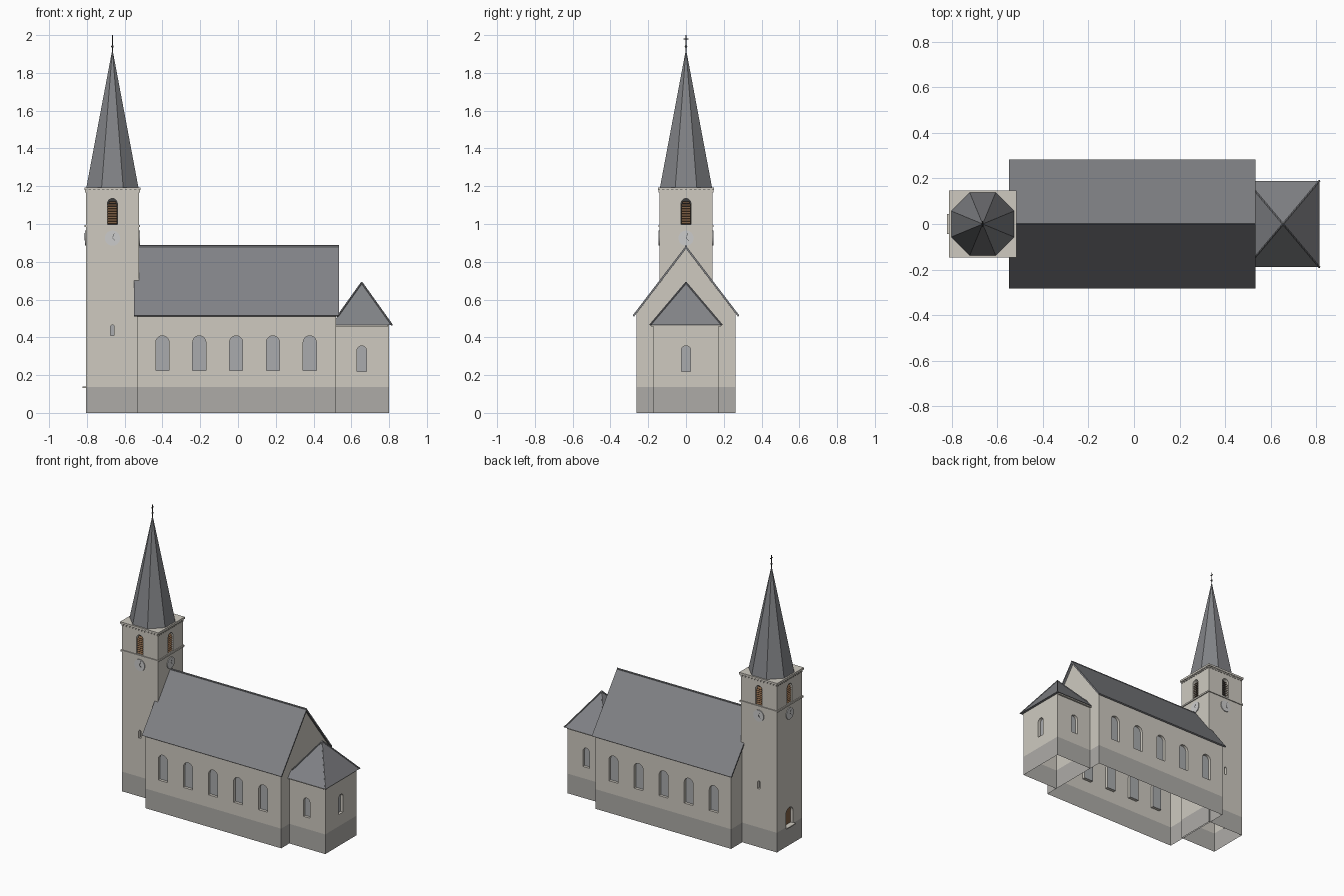
import bpy, bmesh, math
from mathutils import Matrix, Vector

if "Cube" in bpy.data.objects:
    bpy.data.objects.remove(bpy.data.objects["Cube"])


def material(name, rgb):
    m = bpy.data.materials.new(name)
    m.diffuse_color = (*rgb, 1)
    m.use_nodes = True
    m.node_tree.nodes["Principled BSDF"].inputs["Base Color"].default_value = m.diffuse_color
    return m


PLASTER = material("plaster", (0.62, 0.59, 0.53))
PLINTH = material("plinth_stone", (0.42, 0.41, 0.39))
SLATE = material("slate", (0.22, 0.225, 0.24))
GLASS = material("glass", (0.40, 0.41, 0.42))
WOOD = material("wood", (0.22, 0.12, 0.06))
DARK = material("dark_metal", (0.05, 0.05, 0.05))
WHITE = material("clock_white", (0.75, 0.75, 0.73))

TX, TH = -0.665, 0.14       # tower centre and half width
CX = 0.655                  # choir centre
PLINTH_Z = 0.138


def finish(name, bm, mat):
    bmesh.ops.recalc_face_normals(bm, faces=bm.faces)
    me = bpy.data.meshes.new(name)
    bm.to_mesh(me)
    bm.free()
    ob = bpy.data.objects.new(name, me)
    bpy.context.collection.objects.link(ob)
    if mat:
        me.materials.append(mat)
    return ob


def add_box(bm, centre, size, place=Matrix()):
    m = place @ Matrix.Translation(centre) @ Matrix.Diagonal((*size, 1))
    bmesh.ops.create_cube(bm, size=1, matrix=m)


def box(name, centre, size, mat):
    bm = bmesh.new()
    add_box(bm, centre, size)
    return finish(name, bm, mat)


def add_prism(bm, a, b):
    """Closed prism between two matching outlines."""
    va, vb = [bm.verts.new(p) for p in a], [bm.verts.new(p) for p in b]
    n = len(va)
    bm.faces.new(va)
    bm.faces.new(vb[::-1])
    for i in range(n):
        bm.faces.new((va[i], vb[i], vb[(i + 1) % n], va[(i + 1) % n]))


def add_arch(bm, place, w, z0, z1, d0, d1):
    """Round-arched block on a wall frame, local -y pointing outward."""
    r, n = w / 2, 10
    pts = [(-r, z0), (r, z0)]
    pts += [(r * math.cos(math.pi * i / n), z1 - r + r * math.sin(math.pi * i / n)) for i in range(n + 1)]
    add_prism(bm, [place @ Vector((u, d0, z)) for u, z in pts],
              [place @ Vector((u, d1, z)) for u, z in pts])


def add_rod(bm, p, q, r):
    p, q = Vector(p), Vector(q)
    m = Matrix.Translation((p + q) / 2) @ (q - p).to_track_quat('Z', 'Y').to_matrix().to_4x4()
    bmesh.ops.create_cone(bm, cap_ends=True, segments=6, radius1=r, radius2=r, depth=(q - p).length, matrix=m)


def wall_frame(x, y, deg):
    return Matrix.Translation((x, y, 0)) @ Matrix.Rotation(math.radians(deg), 4, 'Z')


def carve(wall, openings, top):
    """Cut niches, open the shell at top and bottom, colour the plinth."""
    bm = bmesh.new()
    for place, w, z0, z1, depth in openings:
        add_arch(bm, place, w, z0, z1, -0.02, depth)
    cutter = finish("niche_cutter", bm, None)
    cutter.hide_render = True
    mod = wall.modifiers.new("niches", 'BOOLEAN')
    mod.operation, mod.solver, mod.object = 'DIFFERENCE', 'EXACT', cutter
    bpy.context.view_layer.objects.active = wall
    bpy.ops.object.modifier_apply(modifier=mod.name)
    bpy.data.objects.remove(cutter)
    bm = bmesh.new()
    bm.from_mesh(wall.data)
    caps = [f for f in bm.faces if all(v.co.z < 0.001 for v in f.verts)
            or (f.normal.z > 0.3 and all(v.co.z > top - 0.002 for v in f.verts))]
    bmesh.ops.delete(bm, geom=caps, context='FACES')
    bmesh.ops.bisect_plane(bm, geom=bm.verts[:] + bm.edges[:] + bm.faces[:],
                           plane_co=(0, 0, PLINTH_Z), plane_no=(0, 0, 1))
    wall.data.materials.append(PLINTH)
    for f in bm.faces:
        f.material_index = int(f.calc_center_median().z < PLINTH_Z)
    bm.to_mesh(wall.data)
    bm.free()


def panes(name, openings, mat):
    bm = bmesh.new()
    for place, w, z0, z1, d in openings:
        add_arch(bm, place, w, z0, z1, d - 0.001, d + 0.001)
    finish(name, bm, mat)


# Nave walls with gables and five windows on each long side
bm = bmesh.new()
prof = [(-0.263, 0), (0.263, 0), (0.263, 0.525), (0, 0.869), (-0.263, 0.525)]
add_prism(bm, [(-0.535, y, z) for y, z in prof], [(0.52, y, z) for y, z in prof])
nave = finish("nave_walls", bm, PLASTER)
wins = [(wall_frame(-0.01 + 0.195 * i, s * 0.263, 0 if s < 0 else 180), 0.07, 0.225, 0.408, 0.02)
        for i in range(-2, 3) for s in (-1, 1)]
carve(nave, wins, 0.525)
panes("nave_windows", wins, GLASS)

# Nave roof
bm = bmesh.new()
prof = [(-0.283, 0.515), (0, 0.885), (0.283, 0.515), (0.275, 0.51), (0, 0.869), (-0.275, 0.51)]
add_prism(bm, [(-0.55, y, z) for y, z in prof], [(0.535, y, z) for y, z in prof])
finish("nave_roof", bm, SLATE)
bm = bmesh.new()
add_rod(bm, (-0.55, 0, 0.882), (0.535, 0, 0.882), 0.006)
finish("nave_ridge_cap", bm, SLATE)

# Choir walls and windows
choir = box("choir_walls", (0.66, 0, 0.2325), (0.28, 0.346, 0.465), PLASTER)
wins = [(wall_frame(*p), 0.05, 0.22, 0.355, 0.02)
        for p in ((CX, -0.173, 0), (0.80, 0, 90), (CX, 0.173, 180))]
carve(choir, wins, 0.465)
panes("choir_windows", wins, GLASS)

# Choir roof: eave board, pyramid and hip caps
box("choir_eave", (0.6575, 0, 0.463), (0.275, 0.37, 0.01), PLASTER)
bm = bmesh.new()
apex = bm.verts.new((CX, 0, 0.69))
base = [bm.verts.new((CX + sx * 0.16, sy * 0.19, 0.466)) for sx, sy in ((-1, -1), (1, -1), (1, 1), (-1, 1))]
for i in range(4):
    bm.faces.new((base[i], base[(i + 1) % 4], apex))
bm.faces.new(base[::-1])
finish("choir_roof", bm, SLATE)
bm = bmesh.new()
for sx in (-1, 1):
    for sy in (-1, 1):
        k = 1 if sx > 0 else 0.8
        add_rod(bm, (CX, 0, 0.69), (CX + sx * 0.16 * k, sy * 0.19 * k, 0.69 - 0.224 * k), 0.005)
finish("choir_hip_caps", bm, SLATE)

# Tower walls with belfry openings, slots and door
tower = box("tower_walls", (TX, 0, 0.595), (2 * TH, 2 * TH, 1.19), PLASTER)
sides = [wall_frame(TX + TH * math.sin(math.radians(a)), -TH * math.cos(math.radians(a)), a)
         for a in (0, 90, 180, 270)]
belfry = [(p, 0.052, 0.998, 1.135, 0.03) for p in sides]
slots = [(sides[i], 0.018, 0.41, 0.466, 0.02) for i in (0, 2)]
door = [(sides[3], 0.08, 0.14, 0.265, 0.02)]
carve(tower, belfry + slots + door, 1.19)
panes("belfry_backs", belfry, DARK)
panes("slot_windows", slots, GLASS)
panes("door", door, WOOD)
box("door_step", (TX - TH - 0.006, 0, 0.136), (0.022, 0.09, 0.008), PLASTER)

# Louvre slats, clock faces with hands, and cornice dentils on all four sides
slats, dials, hands, dentils = (bmesh.new() for _ in range(4))
for p in sides:
    for i in range(9):
        z = 1.006 + 0.0135 * i
        w = 0.05 if z < 1.108 else 0.038
        tilt = Matrix.Translation((0, 0.012, z)) @ Matrix.Rotation(math.radians(35), 4, 'X')
        add_box(slats, (0, 0, 0), (w, 0.018, 0.003), p @ tilt)
    bmesh.ops.create_cone(dials, cap_ends=True, segments=32, radius1=0.04, radius2=0.04, depth=0.006,
                          matrix=p @ Matrix.Translation((0, -0.002, 0.925)) @ Matrix.Rotation(math.pi / 2, 4, 'X'))
    for ang, ln in ((20, 0.03), (130, 0.02)):
        turn = Matrix.Translation((0, -0.006, 0.925)) @ Matrix.Rotation(math.radians(ang), 4, 'Y')
        add_box(hands, (0, 0, ln / 2), (0.002, 0.001, ln), p @ turn)
    for i in range(12):
        add_box(dentils, (-0.132 + 0.024 * i, -0.002, 1.173), (0.011, 0.008, 0.012), p)
finish("belfry_louvres", slats, WOOD)
finish("clock_faces", dials, WHITE)
finish("clock_hands", hands, DARK)
finish("cornice_dentils", dentils, PLASTER)

# Belt course as a thin ring, and the cornice slab
bm = bmesh.new()
for p in sides:
    add_box(bm, (0, -0.002, 0.99), (0.292, 0.009, 0.011), p)
finish("belt_course", bm, PLASTER)
box("cornice", (TX, 0, 1.186), (0.296, 0.296, 0.014), PLASTER)

# Octagonal spire
bm = bmesh.new()
bmesh.ops.create_cone(bm, cap_ends=True, segments=8, radius1=0.138 / math.cos(math.pi / 8), radius2=0.001, depth=0.73,
                      matrix=Matrix.Translation((TX, 0, 1.557)) @ Matrix.Rotation(math.pi / 8, 4, 'Z'))
finish("spire", bm, SLATE)

# Finial with ball and cross
bm = bmesh.new()
add_rod(bm, (TX, 0, 1.90), (TX, 0, 2.0), 0.0025)
add_rod(bm, (TX, -0.013, 1.98), (TX, 0.013, 1.98), 0.0025)
bmesh.ops.create_uvsphere(bm, u_segments=10, v_segments=6, radius=0.007, matrix=Matrix.Translation((TX, 0, 1.94)))
finish("finial_cross", bm, DARK)
